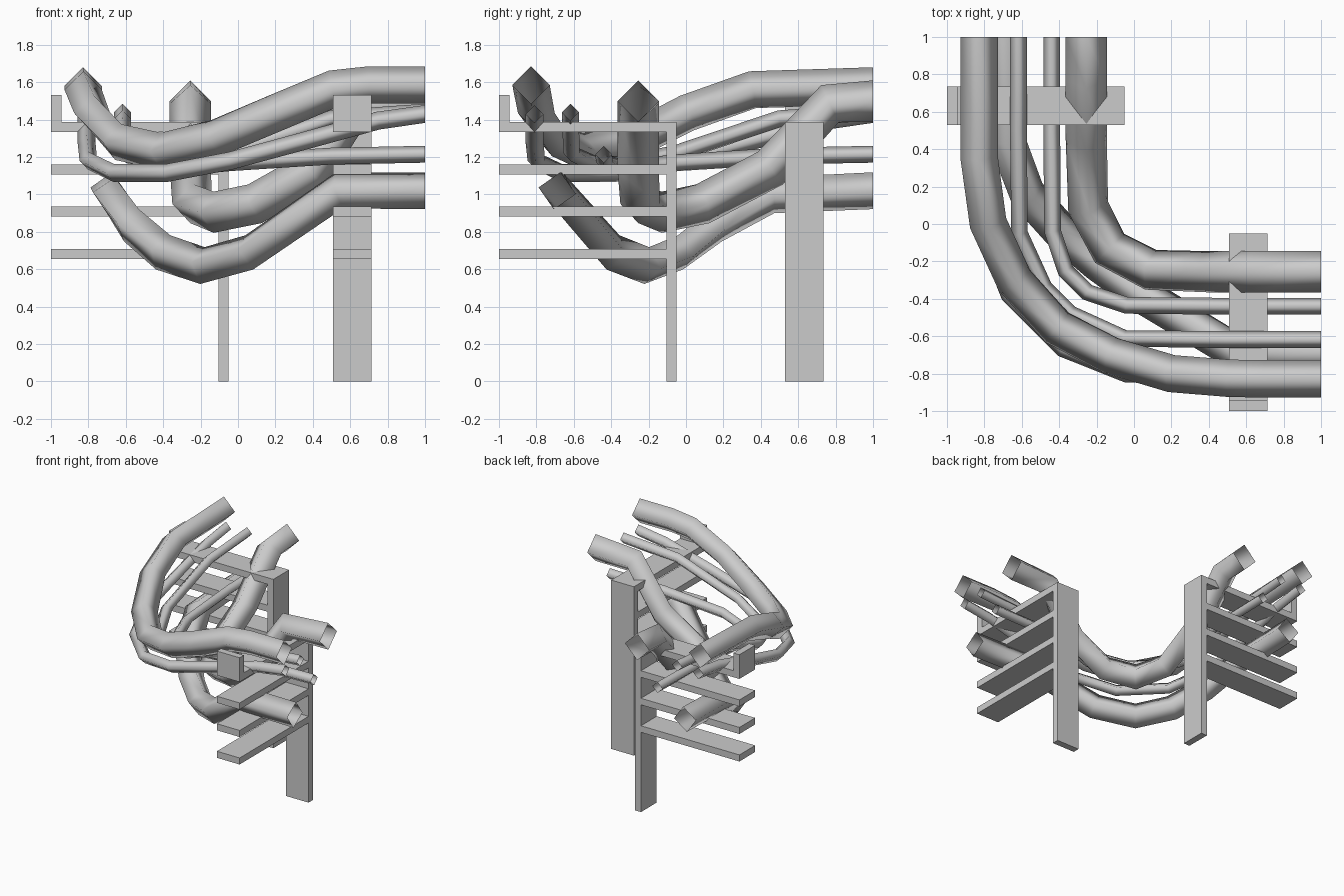
import bpy, math
from mathutils import Vector

cube = bpy.data.objects.get("Cube")
if cube:
    bpy.data.objects.remove(cube, do_unlink=True)

grey = bpy.data.materials.new("light_grey")
grey.use_nodes = True
grey.diffuse_color = (0.6, 0.6, 0.6, 1)
grey.node_tree.nodes["Principled BSDF"].inputs["Base Color"].default_value = (0.6, 0.6, 0.6, 1)


def box(name, low, high):
    """Axis-aligned box between two corners."""
    low, high = Vector(low), Vector(high)
    bpy.ops.mesh.primitive_cube_add(size=1, location=(low + high) / 2)
    ob = bpy.context.object
    ob.name = name
    ob.scale = high - low
    bpy.ops.object.transform_apply(location=False, rotation=False, scale=True)
    ob.data.materials.append(grey)


def swap(p):
    """Mirror a point across the diagonal that relates the two racks."""
    return (p[1], p[0], p[2])


def cable(name, radius, half, other=None, tilt=0):
    """Open four-sided tube from the +x end to the +y end.
    Without its own second half, the first one is mirrored."""
    path = half + (other or [swap(p) for p in reversed(half) if p[0] != p[1]])
    curve = bpy.data.curves.new(name, "CURVE")
    curve.dimensions = "3D"
    curve.twist_mode = "Z_UP"
    curve.bevel_depth = radius
    curve.bevel_resolution = 0
    spline = curve.splines.new("POLY")
    spline.points.add(len(path) - 1)
    for point, co in zip(spline.points, path):
        point.co = (*co, 1)
        point.tilt = tilt
    spline.use_smooth = True
    ob = bpy.data.objects.new(name, curve)
    bpy.context.collection.objects.link(ob)
    curve.materials.append(grey)
    bpy.ops.object.select_all(action="DESELECT")
    ob.select_set(True)
    bpy.context.view_layer.objects.active = ob
    bpy.ops.object.convert(target="MESH")
    # Trim both ends square
    for v in bpy.context.object.data.vertices:
        for axis in (0, 1):
            if v.co[axis] > 0.95:
                v.co[axis] = 1


# Two racks: post, four shelves and an end lip
def rack(side, near, far, flip):
    def part(name, a0, a1, z0, z1):
        low, high = (near, a0, z0), (far, a1, z1)
        if flip:
            low, high = swap(low), swap(high)
        box(f"{side}_{name}", low, high)

    part("post", -0.105, -0.05, 0, 1.387)
    for i in range(4):
        z = 0.655 + i * 0.226
        part(f"shelf_{i + 1}", -1, -0.105, z, z + 0.054)
    part("lip", -1, -0.945, 1.387, 1.532)


rack("left_rack", 0.508, 0.715, False)
rack("back_rack", 0.53, 0.735, True)

# Thick cables
cable("upper_outer_cable", 0.1, [
    (1, -0.828, 1.585), (0.7, -0.828, 1.585), (0.51, -0.825, 1.565), (0.2, -0.8, 1.435),
    (-0.12, -0.705, 1.3), (-0.41, -0.555, 1.23)], [
    (-0.64, -0.3, 1.28), (-0.78, 0.005, 1.435), (-0.828, 0.355, 1.56), (-0.828, 1, 1.58)])
cable("inner_cable", 0.11, [
    (1, -0.255, 1.5), (0.64, -0.255, 1.485), (0.39, -0.255, 1.12),
    (0.09, -0.245, 0.95), (-0.13, -0.13, 0.905)], [
    (-0.245, 0.09, 0.95), (-0.255, 0.45, 1.14), (-0.255, 0.77, 1.485), (-0.255, 1, 1.5)])
cable("lower_cable", 0.1, [
    (1, -0.69, 1.02), (0.54, -0.68, 1.02), (0.06, -0.39, 0.69), (-0.19, -0.21, 0.62)], [
    (-0.4, -0.03, 0.69), (-0.57, 0.16, 0.835), (-0.68, 0.45, 0.995), (-0.69, 1, 1.02)],
    tilt=math.radians(10))

# Thin cables
cable("thin_outer_cable", 0.048, [
    (1, -0.81, 1.43), (0.75, -0.81, 1.395), (0.33, -0.81, 1.28),
    (-0.04, -0.8, 1.18), (-0.38, -0.665, 1.115)])
cable("thin_middle_cable", 0.045, [
    (1, -0.618, 1.44), (0.5, -0.618, 1.405),
    (-0.05, -0.612, 1.22), (-0.34, -0.48, 1.16)])
cable("thin_inner_cable", 0.045, [
    (1, -0.44, 1.215), (0.5, -0.44, 1.205), (-0.04, -0.435, 1.17),
    (-0.25, -0.365, 1.15)])
